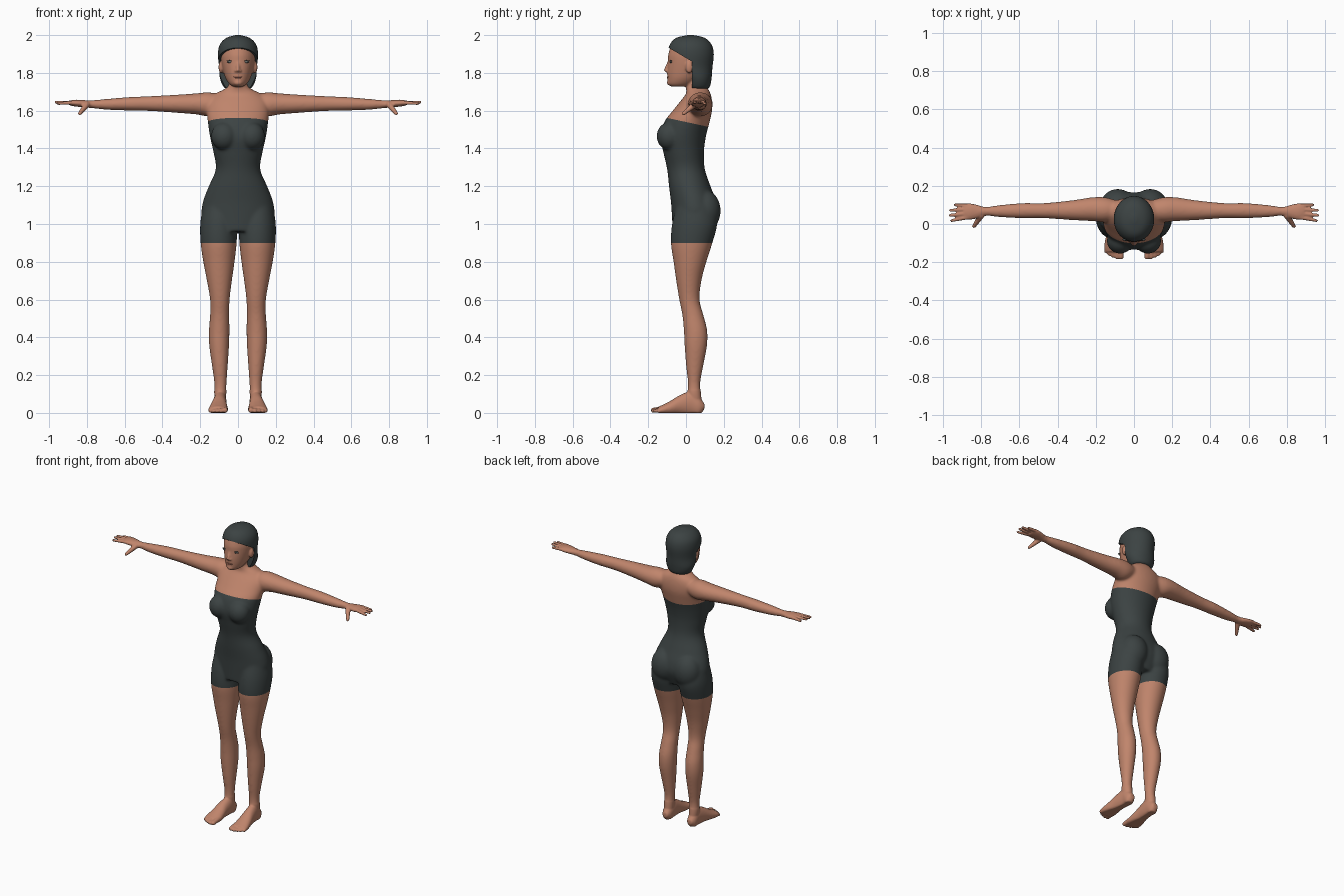
import bpy, bmesh, math
from mathutils import Matrix, Vector

cube = bpy.data.objects.get("Cube")
if cube:
    bpy.data.objects.remove(cube, do_unlink=True)


def material(name, rgb):
    m = bpy.data.materials.new(name)
    m.use_nodes = True
    m.diffuse_color = (*rgb, 1)
    m.node_tree.nodes["Principled BSDF"].inputs["Base Color"].default_value = (*rgb, 1)
    return m


skin = material("skin", (0.53, 0.235, 0.15))
dark = material("dark cloth and hair", (0.045, 0.056, 0.056))
lip = material("lips", (0.42, 0.16, 0.11))
eye_grey = material("eye grey", (0.14, 0.15, 0.14))


def spline(a, b, c, d, t):
    # Smooth blend between neighbouring cross-sections
    return [0.5 * (2 * q + (r - p) * t + (2 * p - 5 * q + 4 * r - s) * t * t
                   + (3 * q - p - 3 * r + s) * t ** 3) for p, q, r, s in zip(a, b, c, d)]


def loft(bm, axis, rows, side=1, segments=40, steps=5):
    """Rows are (position, u min, u max, v min, v max) along the axis."""
    u, v = [i for i in range(3) if i != axis]
    path = []
    last = len(rows) - 1
    for i in range(last):
        quad = [rows[min(max(i + k, 0), last)] for k in (-1, 0, 1, 2)]
        path += [spline(*quad, s / steps) for s in range(steps)]
    path.append(rows[last])
    rings = []
    for pos, u0, u1, v0, v1 in path:
        ring = []
        for k in range(segments):
            a = math.tau * k / segments
            co = [0, 0, 0]
            co[axis] = pos
            co[u] = (u0 + u1) / 2 + (u1 - u0) / 2 * math.cos(a)
            co[v] = (v0 + v1) / 2 + (v1 - v0) / 2 * math.sin(a)
            ring.append(bm.verts.new((co[0] * side, co[1], max(co[2], 0))))
        rings.append(ring)
    for low, high in zip(rings, rings[1:]):
        for k in range(segments):
            n = (k + 1) % segments
            bm.faces.new((low[k], low[n], high[n], high[k]))
    bm.faces.new(rings[0])
    bm.faces.new(rings[-1])


def ball(bm, centre, radii, side=1):
    c = Vector((centre[0] * side, *centre[1:]))
    bmesh.ops.create_uvsphere(bm, u_segments=24, v_segments=14, radius=1,
                              matrix=Matrix.Translation(c) @ Matrix.Diagonal((*radii, 1)))


def rod(bm, start, end, r0, r1, side=1):
    # Tapered limb with rounded ends
    p, q = (Vector((c[0] * side, *c[1:])) for c in (start, end))
    turn = (q - p).to_track_quat("Z", "Y").to_matrix().to_4x4()
    bmesh.ops.create_cone(bm, cap_ends=True, segments=16, radius1=r0, radius2=r1,
                          depth=(q - p).length, matrix=Matrix.Translation((p + q) / 2) @ turn)
    ball(bm, p, (r0,) * 3)
    ball(bm, q, (r1,) * 3)


def symmetric(rows):
    return [(z, -w, w, front, back) for z, w, front, back in rows]


def finish(bm, name, mats):
    bmesh.ops.recalc_face_normals(bm, faces=bm.faces)
    mesh = bpy.data.meshes.new(name)
    bm.to_mesh(mesh)
    bm.free()
    for m in mats:
        mesh.materials.append(m)
    ob = bpy.data.objects.new(name, mesh)
    bpy.context.collection.objects.link(ob)
    bpy.ops.object.select_all(action="DESELECT")
    ob.select_set(True)
    bpy.context.view_layer.objects.active = ob
    bpy.ops.object.shade_smooth_by_angle(angle=math.radians(50))
    return ob


torso = symmetric([
    (.96, .14, -.07, .13), (1.05, .19, -.075, .165), (1.12, .185, -.08, .16),
    (1.2, .155, -.09, .13), (1.29, .118, -.1, .1), (1.38, .13, -.12, .095),
    (1.46, .148, -.135, .105), (1.54, .16, -.115, .125), (1.6, .165, -.07, .138),
    (1.65, .16, -.03, .138), (1.69, .12, 0, .13), (1.72, .065, 0, .115),
    (1.76, .05, 0, .1), (1.84, .05, 0, .1)])
head = symmetric([
    (1.727, .025, -.075, .0), (1.74, .045, -.094, .04), (1.77, .065, -.098, .08),
    (1.81, .079, -.1, .12), (1.86, .089, -.096, .13), (1.9, .091, -.093, .135),
    (1.95, .083, -.075, .125), (1.98, .055, -.04, .09), (1.99, .02, 0, .05)])
hair = symmetric([
    (1.712, .05, .02, .1), (1.725, .075, 0, .125), (1.77, .095, -.02, .135),
    (1.83, .1, -.08, .14), (1.9, .106, -.095, .147), (1.95, .096, -.085, .135),
    (1.985, .062, -.052, .1), (2.0, .012, .01, .04)])
leg = [
    (.04, .065, .12, .01, .085), (.1, .062, .126, .008, .08), (.16, .06, .126, .01, .076),
    (.25, .054, .138, 0, .092), (.36, .047, .153, -.008, .112), (.44, .045, .154, -.012, .112),
    (.52, .046, .148, -.02, .092), (.6, .044, .148, -.036, .072), (.7, .032, .165, -.052, .082),
    (.8, .018, .184, -.066, .108), (.9, .007, .198, -.08, .14), (1.0, .004, .2, -.074, .165),
    (1.1, .01, .185, -.05, .15)]
foot = [
    (.097, .075, .11, .02, .05), (.07, .063, .125, -.015, .085), (.03, .06, .128, -.015, .115),
    (-.03, .06, .138, -.01, .095), (-.08, .055, .15, -.012, .065),
    (-.125, .053, .157, -.01, .042), (-.145, .06, .15, -.005, .034)]
arm = [
    (.08, .03, .12, 1.6, 1.68), (.15, .01, .14, 1.57, 1.697), (.22, .015, .14, 1.58, 1.692),
    (.32, .02, .125, 1.588, 1.685), (.47, .03, .11, 1.598, 1.677), (.58, .03, .11, 1.6, 1.672),
    (.7, .035, .1, 1.605, 1.662), (.78, .043, .09, 1.614, 1.655), (.82, .03, .1, 1.618, 1.656),
    (.86, .022, .108, 1.622, 1.658), (.89, .025, .105, 1.628, 1.654)]
# Fingers: base y, tip x, tip y, tip z; toes: base x, tip x, tip y, radius
fingers = [(.035, .955, .018, 1.638), (.056, .963, .045, 1.645),
           (.077, .961, .072, 1.645), (.096, .937, .1, 1.638)]
toes = [(.07, .068, -.172, .014), (.092, .09, -.174, .011), (.111, .111, -.167, .01),
        (.128, .13, -.157, .01), (.143, .147, -.143, .01)]

# Body volumes, fused into one skin
bm = bmesh.new()
loft(bm, 2, torso)
loft(bm, 2, head)
rod(bm, (0, -.09, 1.862), (0, -.107, 1.815), .006, .01)
ball(bm, (0, -.084, 1.748), (.024, .017, .016))
for side in (1, -1):
    loft(bm, 2, leg, side)
    loft(bm, 1, foot, side)
    loft(bm, 0, arm, side)
    ball(bm, (.073, -.088, 1.465), (.07, .068, .075), side)
    ball(bm, (.085, .1, 1.07), (.09, .084, .11), side)
    ball(bm, (.09, .017, 1.83), (.013, .02, .032), side)
    ball(bm, (.01, -.1, 1.811), (.009, .009, .007), side)
    for y, tx, ty, tz in fingers:
        rod(bm, (.87, y, 1.642), (tx, ty, tz), .011, .008, side)
    rod(bm, (.8, .045, 1.632), (.838, -.012, 1.585), .017, .01, side)
    for x, tx, ty, r in toes:
        rod(bm, (x, -.12, .02), (tx, ty, r), r * 1.2, r, side)
body = finish(bm, "body", [skin, dark])
remesh = body.modifiers.new("fuse", "REMESH")
remesh.mode = "VOXEL"
remesh.voxel_size = 0.0055
fused = bpy.data.meshes.new_from_object(
    body.evaluated_get(bpy.context.evaluated_depsgraph_get()))
bpy.data.objects.remove(body, do_unlink=True)

# Soften the joins, gently on hands, feet and face
bm = bmesh.new()
bm.from_mesh(fused)
bpy.data.meshes.remove(fused)
axes = dict(use_axis_x=True, use_axis_y=True, use_axis_z=True)
bmesh.ops.smooth_vert(bm, verts=bm.verts, factor=.5, **axes)
broad = [v for v in bm.verts if abs(v.co.x) < .78 and .12 < v.co.z < 1.72]
for _ in range(14):
    bmesh.ops.smooth_vert(bm, verts=broad, factor=.5, **axes)

# Suit cut along its hem and its sloping top edge
hem, top = Vector((0, 0, .9)), Vector((0, 0, 1.54))
slope = Vector((0, .217, 1)).normalized()
for co, no in ((hem, Vector((0, 0, 1))), (top, slope)):
    bmesh.ops.bisect_plane(bm, geom=bm.verts[:] + bm.edges[:] + bm.faces[:],
                           plane_co=co, plane_no=no, dist=1e-5)
for f in bm.faces:
    c = f.calc_center_median()
    f.material_index = int(c.z > hem.z and (c - top).dot(slope) < 0)
finish(bm, "body_with_suit", [skin, dark])

# Hair: crown above the sloping hairline, and the mass behind the ears
for name, co, no in (("hair_crown", (0, -.09, 1.932), (0, -.065, -.11)),
                     ("hair_back", (0, .032, 1.8), (0, -1, 0))):
    bm = bmesh.new()
    loft(bm, 2, hair, segments=56)
    cut = bmesh.ops.bisect_plane(bm, geom=bm.verts[:] + bm.edges[:] + bm.faces[:],
                                 plane_co=co, plane_no=no, clear_outer=True)
    edges = [e for e in cut["geom_cut"] if isinstance(e, bmesh.types.BMEdge)]
    bmesh.ops.holes_fill(bm, edges=edges, sides=0)
    finish(bm, name, [dark])

# Face details
for name, centre, radii, mat in (
        ("eye", (.041, -.08, 1.858), (.017, .007, .006), eye_grey),
        ("lash", (.042, -.081, 1.864), (.019, .007, .003), dark)):
    for side, label in ((1, "left_"), (-1, "right_")):
        bm = bmesh.new()
        ball(bm, centre, radii, side)
        finish(bm, label + name, [mat])
bm = bmesh.new()
ball(bm, (0, -.093, 1.779), (.023, .009, .004))
ball(bm, (0, -.092, 1.773), (.019, .009, .005))
finish(bm, "lips", [lip])
